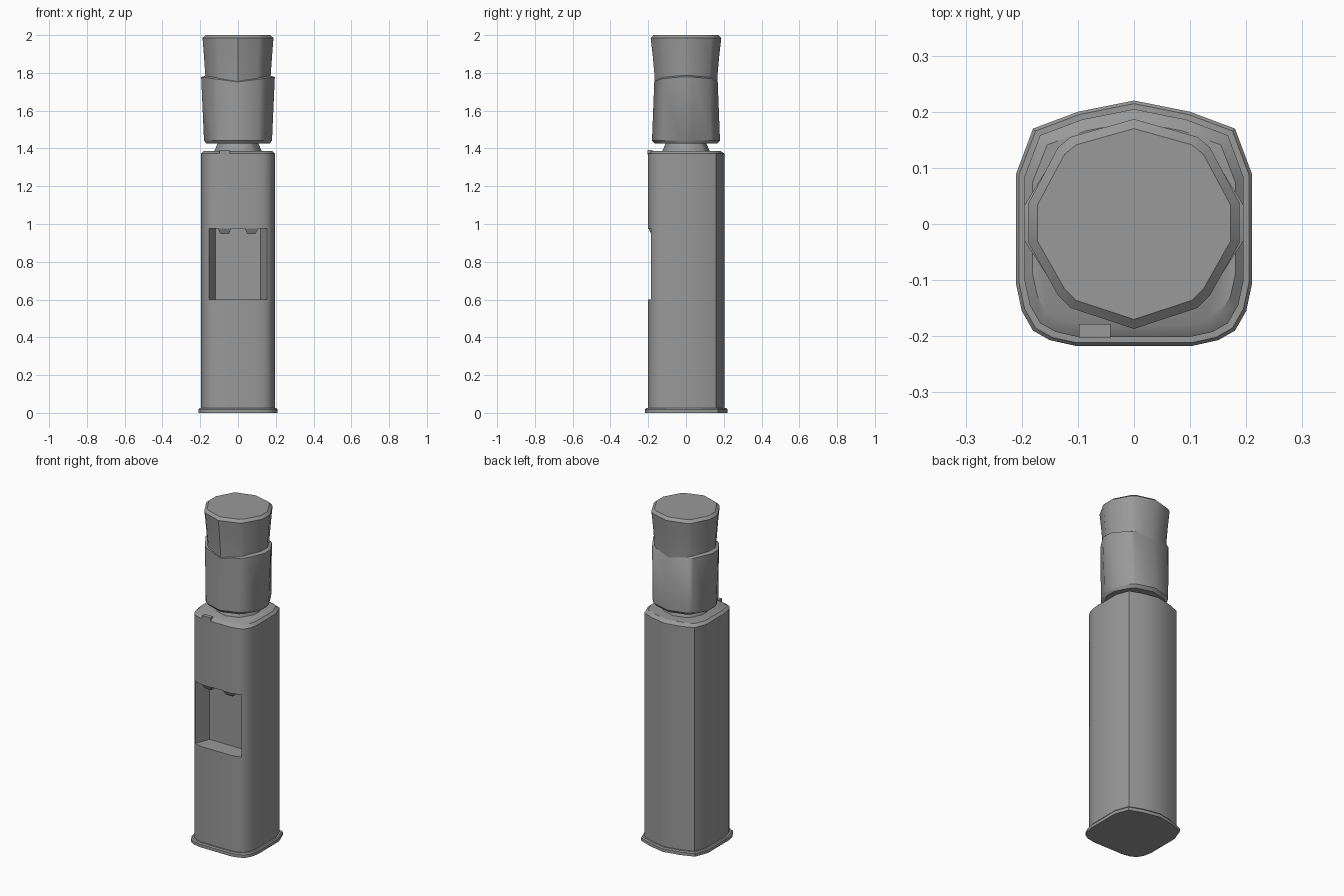
import bpy, bmesh, math

if "Cube" in bpy.data.objects:
    bpy.data.objects.remove(bpy.data.objects["Cube"], do_unlink=True)

grey = bpy.data.materials.new("matte_grey")
grey.use_nodes = True
colour = (0.32, 0.32, 0.32, 1)
grey.diffuse_color = colour
grey.node_tree.nodes["Principled BSDF"].inputs["Base Color"].default_value = colour


def mirrored(half):
    """Close a half outline (back centre to front) across x = 0."""
    return half + [(-x, y) for x, y in reversed(half) if x > 0]


def loft(name, rings):
    """Skin a stack of equal-length rings of 3D points and cap both ends."""
    bm = bmesh.new()
    loops = [[bm.verts.new(p) for p in ring] for ring in rings]
    n = len(loops[0])
    for a, b in zip(loops, loops[1:]):
        for i in range(n):
            j = (i + 1) % n
            bm.faces.new((a[i], a[j], b[j], b[i]))
    bm.faces.new(loops[0])
    bm.faces.new(loops[-1])
    bmesh.ops.recalc_face_normals(bm, faces=bm.faces)
    mesh = bpy.data.meshes.new(name)
    bm.to_mesh(mesh)
    bm.free()
    mesh.materials.append(grey)
    obj = bpy.data.objects.new(name, mesh)
    bpy.context.collection.objects.link(obj)
    return obj


def select(obj):
    bpy.ops.object.select_all(action='DESELECT')
    obj.select_set(True)
    bpy.context.view_layer.objects.active = obj


def smooth(obj):
    select(obj)
    bpy.ops.object.shade_smooth_by_angle(angle=math.radians(35))


def ring(outline, sx, sy, z):
    return [(x * sx, y * sy, z) for x, y in outline]


def block(name, x0, x1, y0, y1, z0, z1):
    return loft(name, [[(x0, y0, z), (x1, y0, z), (x1, y1, z), (x0, y1, z)]
                       for z in (z0, z1)])


# Cabinet and foot share one outline: faceted back, rounder front corners
cabinet_outline = mirrored([(0, .22), (.1, .2), (.18, .17), (.21, .09), (.21, -.108),
                            (.2, -.155), (.18, -.19), (.15, -.207), (.105, -.217)])
foot = loft("foot", [ring(cabinet_outline, s, s, z)
                     for s, z in ((1, 0), (1, .018), (.975, .025))])
smooth(foot)

cabinet = loft("cabinet", [ring(cabinet_outline, s, t, z) for s, t, z in
                           ((.93, .93, .02), (.93, .93, 1.372), (.86, .83, 1.387))])

# Dispensing niche with splayed side walls
niche_plan = [(-.178, -.25), (.178, -.25), (.12, -.1), (-.12, -.1)]
cutter = loft("niche_cutter", [ring(niche_plan, 1, 1, z) for z in (.6, .975)])
cutter.hide_render = True
cut = cabinet.modifiers.new("niche", 'BOOLEAN')
cut.operation = 'DIFFERENCE'
cut.solver = 'EXACT'
cut.object = cutter
select(cabinet)
bpy.ops.object.modifier_apply(modifier=cut.name)
bpy.data.objects.remove(cutter, do_unlink=True)
smooth(cabinet)

# Two tapered taps hanging from the niche ceiling
for side, x in (("right", -.071), ("left", .071)):
    loft(side + "_tap", [[(x - w, front, z), (x + w, front, z),
                          (x + w, -.12, z), (x - w, -.12, z)]
                         for w, front, z in ((.022, -.183, .947), (.036, -.2, .978))])

# Small switch on the front rim
block("rim_switch", -.098, -.042, -.203, -.178, 1.368, 1.392)

# Bottle outline, normalised to unit half-width
bottle_outline = mirrored([(0, 1), (.6, .83), (.72, .73), (1, .2), (1, -.18),
                           (.72, -.68), (.6, -.8), (0, -1)])
neck = loft("bottle_neck", [ring(bottle_outline, r, r, z)
                            for r, z in ((.125, 1.383), (.122, 1.395), (.1, 1.44))])
smooth(neck)

# Lower shell: its shoulder rises toward the sides and sinks in at front and back
shoulder = [(x * .195, y * .168, 1.752 + .026 * abs(x)) for x, y in bottle_outline]
lip = [(x * .17, y * .163, 1.76 + .026 * abs(x)) for x, y in bottle_outline]
lower = loft("bottle_lower_shell", [ring(bottle_outline, .167, .165, 1.425),
                                    ring(bottle_outline, .18, .18, 1.442),
                                    shoulder, lip])
smooth(lower)

# Upper shell flares gently to a chamfered flat top
upper = loft("bottle_upper_shell", [ring(bottle_outline, a, b, z) for a, b, z in
                                    ((.17, .166, 1.74), (.174, .168, 1.8),
                                     (.181, .177, 1.9), (.188, .187, 1.985),
                                     (.172, .17, 2.0))])
smooth(upper)
